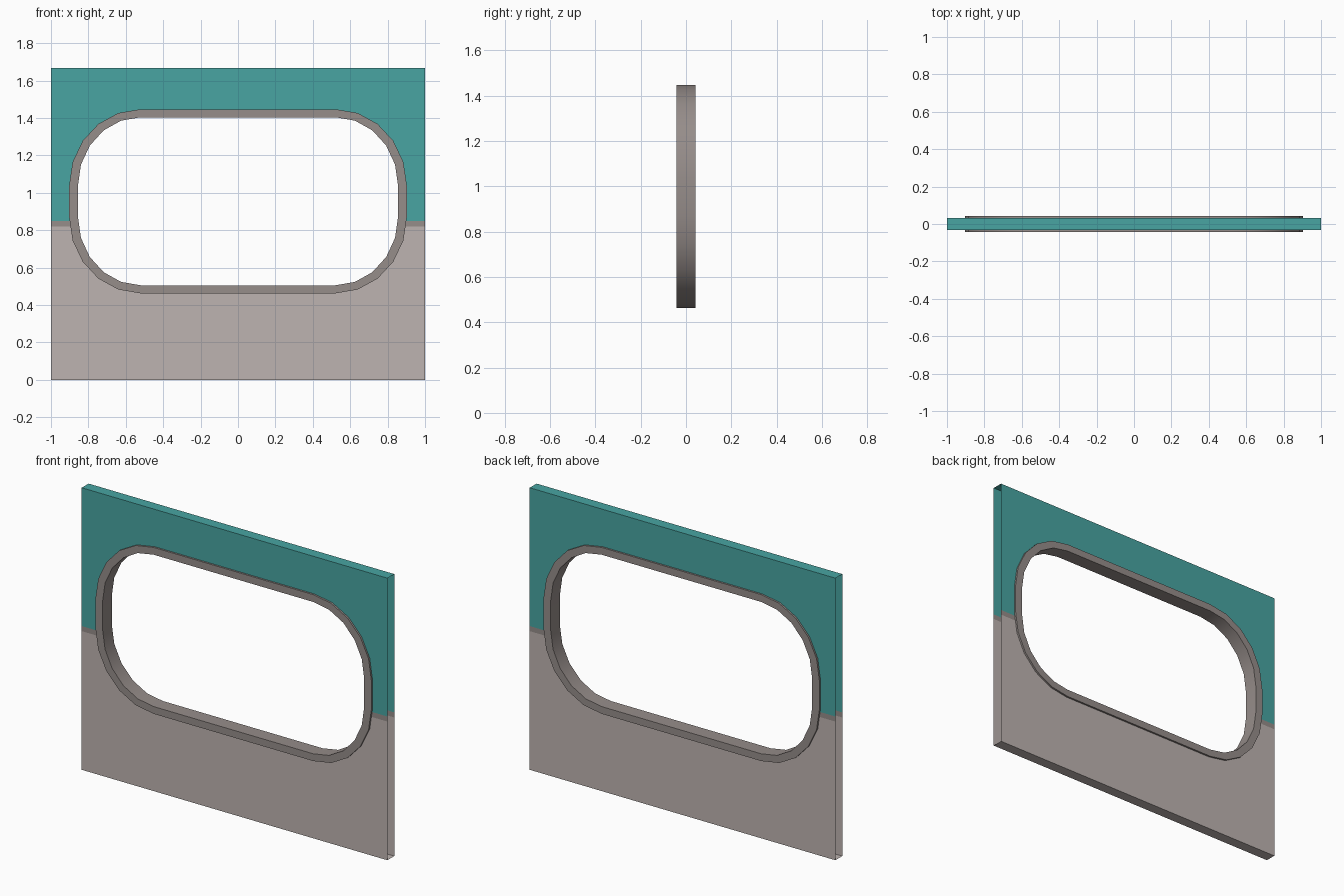
import bpy, bmesh, math
from mathutils import Vector

if "Cube" in bpy.data.objects:
    bpy.data.objects.remove(bpy.data.objects["Cube"])

def material(name, srgb):
    m = bpy.data.materials.new(name)
    lin = [(c / 255 / 12.92 if c / 255 <= 0.04045 else ((c / 255 + 0.055) / 1.055) ** 2.4) for c in srgb]
    m.diffuse_color = (*lin, 1)
    m.use_nodes = True
    m.node_tree.nodes["Principled BSDF"].inputs["Base Color"].default_value = m.diffuse_color
    return m

teal = material("teal", (72, 165, 162))
trim = material("trim grey", (150, 141, 138))
pale = material("pale warm grey", (190, 180, 177))

W, H, T = 1.0, 1.668, 0.032       # panel half width, height, half depth
FT = 0.043                        # frame half depth
CZ = 0.955                        # window centre height
SX, SZ = 0.522, 0.083             # corner centres of the window outline
BAND_LOW, BAND_HIGH = 0.82, 0.85

def outline(hw, hh, n=5):
    """Rounded window outline as (x, z), n segments per corner."""
    pts = []
    for q, (sx, sz) in enumerate([(1, 1), (-1, 1), (-1, -1), (1, -1)]):
        for i in range(n + 1):
            a = math.pi / 2 * (q + i / n)
            pts.append((sx * SX + (hw - SX) * math.cos(a),
                        CZ + sz * SZ + (hh - SZ) * math.sin(a)))
    return pts

def finish(bm, name, mats):
    me = bpy.data.meshes.new(name)
    bm.to_mesh(me)
    bm.free()
    for m in mats:
        me.materials.append(m)
    ob = bpy.data.objects.new(name, me)
    bpy.context.collection.objects.link(ob)
    return ob

# Wall panel: front and back sheets with a window hole, top and bottom strips, open ends
bm = bmesh.new()
rect = [(-W, 0), (W, 0), (W, H), (-W, H)]
for side in (-1, 1):
    edges = []
    for loop in (rect, outline(0.88, 0.47)):
        vs = [bm.verts.new((x, side * T, z)) for x, z in loop]
        edges += [bm.edges.new((vs[i], vs[(i + 1) % len(vs)])) for i in range(len(vs))]
    res = bmesh.ops.triangle_fill(bm, use_beauty=True, use_dissolve=False, edges=edges,
                                  normal=Vector((0, side, 0)))
    for f in [g for g in res["geom"] if isinstance(g, bmesh.types.BMFace)]:
        f.normal_update()
        if f.normal.y * side < 0:
            f.normal_flip()
for z, order in ((H, 1), (0, -1)):
    corners = [(-W, -T), (W, -T), (W, T), (-W, T)][::order]
    bm.faces.new([bm.verts.new((x, y, z)) for x, y in corners])
bmesh.ops.remove_doubles(bm, verts=bm.verts[:], dist=1e-5)
for z in (BAND_LOW, BAND_HIGH):
    bmesh.ops.bisect_plane(bm, geom=bm.verts[:] + bm.edges[:] + bm.faces[:], dist=1e-6,
                           plane_co=(0, 0, z), plane_no=(0, 0, 1))
for f in bm.faces:
    z = f.calc_center_median().z
    f.material_index = 0 if z > BAND_HIGH else 1 if z > BAND_LOW else 2
finish(bm, "wall_panel", [teal, trim, pale])

# Window frame: rectangular section swept round the outline
bm = bmesh.new()
outer, inner = outline(0.903, 0.492), outline(0.856, 0.449)
rings = [[bm.verts.new((x, y, z)) for x, z in pts]
         for pts, y in ((outer, -FT), (outer, FT), (inner, FT), (inner, -FT))]
n = len(outer)
for k in range(4):
    a, b = rings[k], rings[(k + 1) % 4]
    for i in range(n):
        j = (i + 1) % n
        bm.faces.new((a[i], a[j], b[j], b[i]))
bmesh.ops.recalc_face_normals(bm, faces=bm.faces[:])
frame = finish(bm, "window_frame", [trim])
bpy.context.view_layer.objects.active = frame
frame.select_set(True)
bpy.ops.object.shade_smooth_by_angle(angle=math.radians(30))
